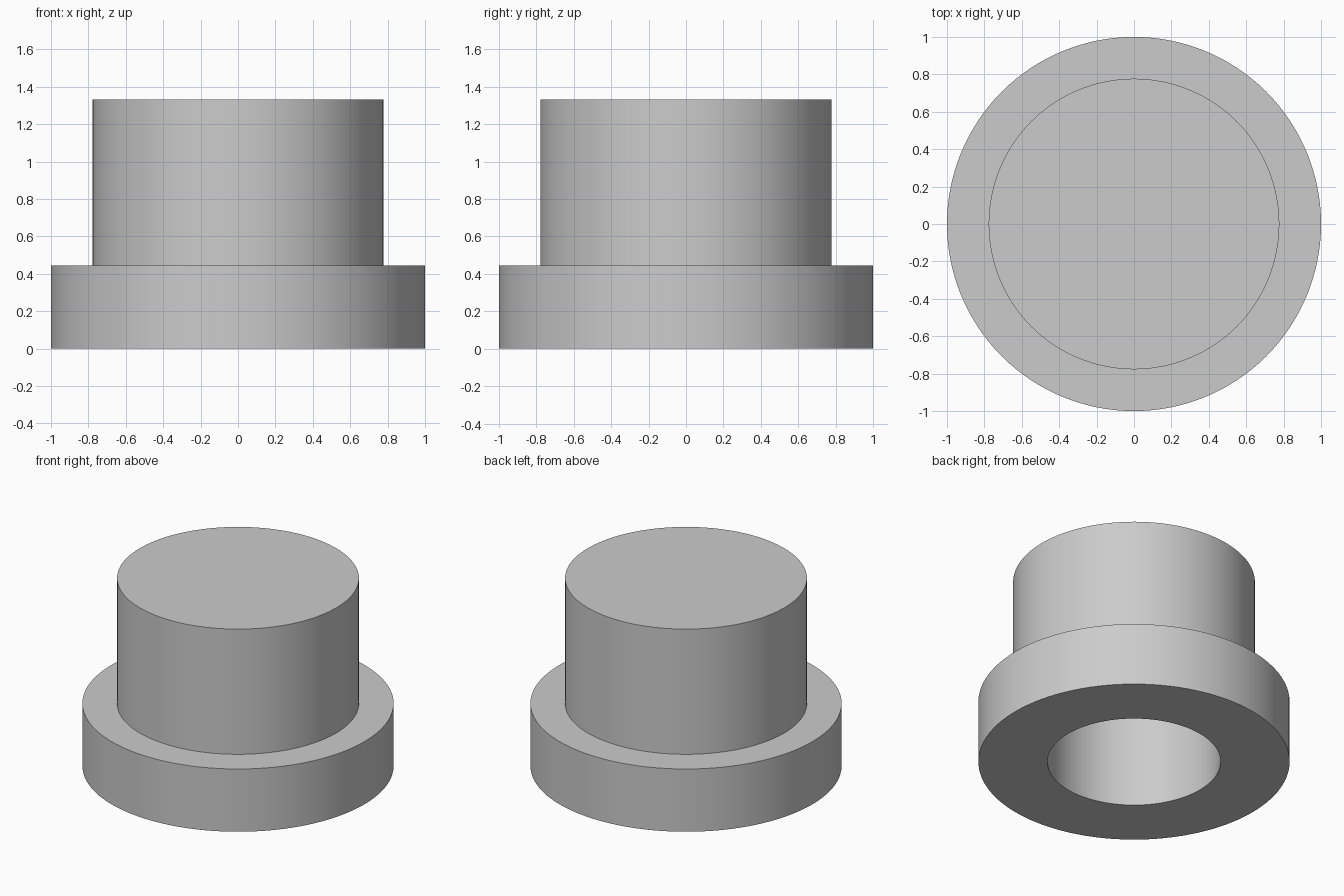
import bpy, bmesh, math

cube = bpy.data.objects.get("Cube")
if cube:
    bpy.data.objects.remove(cube, do_unlink=True)

# Single grey material
grey = bpy.data.materials.new("plain_grey")
grey.use_nodes = True
colour = (0.6, 0.6, 0.6, 1)
grey.diffuse_color = colour
grey.node_tree.nodes["Principled BSDF"].inputs["Base Color"].default_value = colour

FLANGE_R, BODY_R, BORE_R = 1.0, 0.777, 0.556
FLANGE_H, BODY_H, BORE_H = 0.445, 1.333, 1.11
SIDES = 128

# Half section from the blind end of the bore, round the outside, to the closed top
profile = [(0, BORE_H), (BORE_R, BORE_H), (BORE_R, 0), (FLANGE_R, 0),
           (FLANGE_R, FLANGE_H), (BODY_R, FLANGE_H), (BODY_R, BODY_H), (0, BODY_H)]

bm = bmesh.new()
verts = [bm.verts.new((r, 0, z)) for r, z in profile]
edges = [bm.edges.new(pair) for pair in zip(verts, verts[1:])]
bmesh.ops.spin(bm, geom=verts + edges, cent=(0, 0, 0), axis=(0, 0, 1),
               angle=math.tau, steps=SIDES)
bmesh.ops.remove_doubles(bm, verts=bm.verts, dist=0.0001)
bmesh.ops.recalc_face_normals(bm, faces=bm.faces)

mesh = bpy.data.meshes.new("flanged_cap")
bm.to_mesh(mesh)
bm.free()
mesh.materials.append(grey)
cap = bpy.data.objects.new("flanged_cap", mesh)
bpy.context.collection.objects.link(cap)

# Smooth round walls with crisp rims
bpy.ops.object.select_all(action="DESELECT")
cap.select_set(True)
bpy.context.view_layer.objects.active = cap
bpy.ops.object.shade_smooth_by_angle(angle=math.radians(30))
